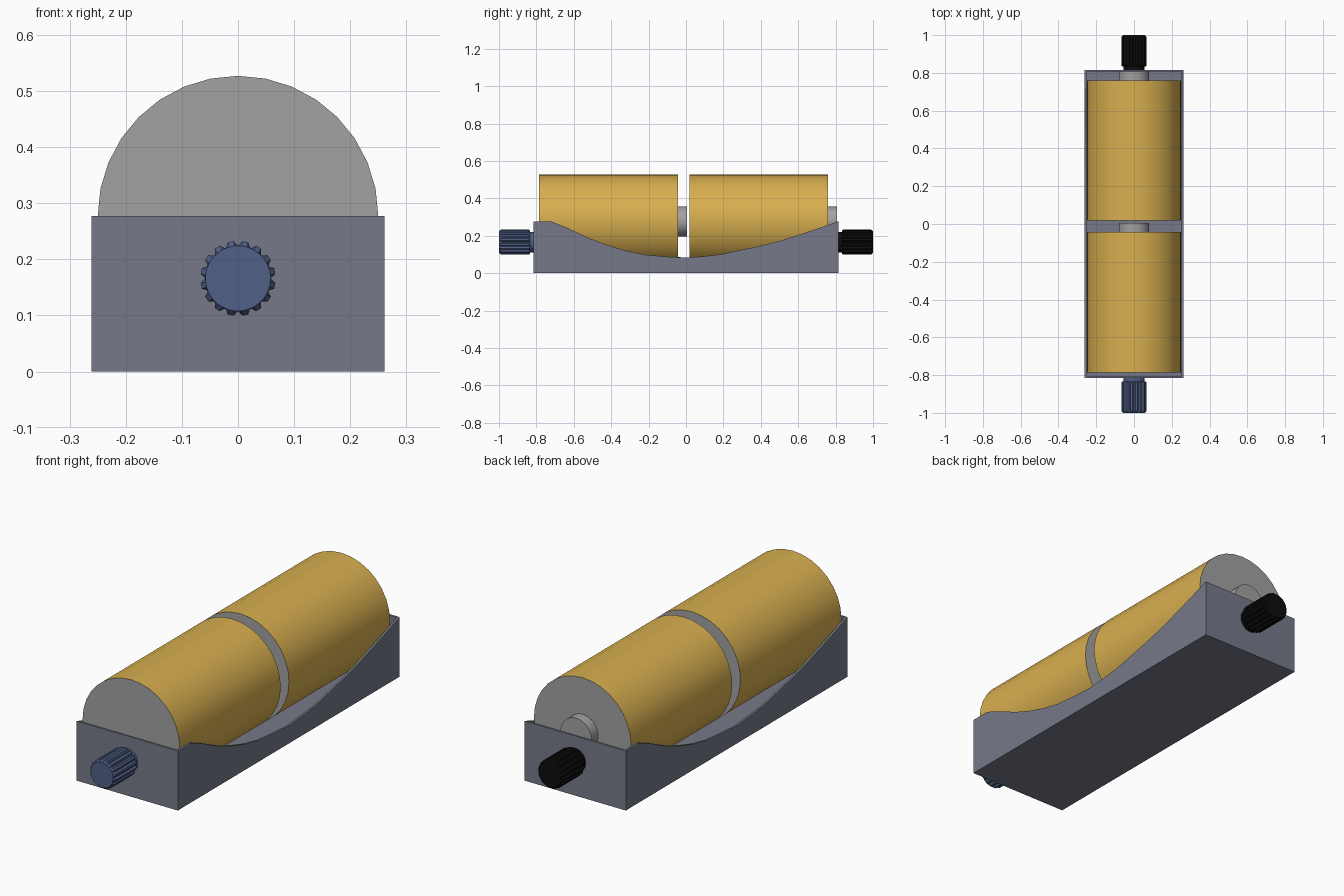
import bpy, bmesh
from math import sin, cos, pi, radians
from mathutils import Matrix

if "Cube" in bpy.data.objects:
    bpy.data.objects.remove(bpy.data.objects["Cube"])


def material(name, r, g, b):
    m = bpy.data.materials.new(name)
    m.diffuse_color = (r, g, b, 1)
    m.use_nodes = True
    m.node_tree.nodes["Principled BSDF"].inputs["Base Color"].default_value = m.diffuse_color
    return m


GREY = material("metal_grey", 0.36, 0.36, 0.36)
GOLD = material("gold_wrap", 0.69, 0.43, 0.08)
SLATE = material("slate_plastic", 0.18, 0.195, 0.25)
BLUE = material("blue_plastic", 0.08, 0.115, 0.24)
BLACK = material("black_plastic", 0.004, 0.004, 0.004)


def finish(name, bm, mats, smooth=False):
    bmesh.ops.recalc_face_normals(bm, faces=bm.faces[:])
    me = bpy.data.meshes.new(name)
    bm.to_mesh(me)
    bm.free()
    for m in mats:
        me.materials.append(m)
    ob = bpy.data.objects.new(name, me)
    bpy.context.collection.objects.link(ob)
    if smooth:
        bpy.ops.object.select_all(action='DESELECT')
        ob.select_set(True)
        bpy.context.view_layer.objects.active = ob
        bpy.ops.object.shade_smooth_by_angle(angle=radians(35))
    return ob


def loft(bm, rings):
    """Skin a list of equal-length point rings and cap both ends."""
    vr = [[bm.verts.new(p) for p in ring] for ring in rings]
    n = len(vr[0])
    for a, b in zip(vr, vr[1:]):
        for i in range(n):
            j = (i + 1) % n
            bm.faces.new((a[i], a[j], b[j], b[i]))
    bm.faces.new(vr[0])
    bm.faces.new(vr[-1])


def circle(r, y, z, n=32):
    return [(r * sin(2 * pi * i / n), y, z + r * cos(2 * pi * i / n)) for i in range(n)]


def box(bm, x0, x1, y0, y1, z0, z1):
    loft(bm, [[(x0, y0, z), (x1, y0, z), (x1, y1, z), (x0, y1, z)] for z in (z0, z1)])


# Tray: floor, end walls and two scooped side walls, each the other turned half round
W, L, H, T = 0.261, 0.815, 0.277, 0.01
bm = bmesh.new()
box(bm, -W + T, W - T, -L + T, L - T, 0, 0.025)
for y in (-L, L - T):
    box(bm, -W + T, W - T, y, y + T, 0, H)
scoop = [(-L, H), (-0.72, H), (-0.63, 0.24), (-0.52, 0.188), (-0.42, 0.15), (-0.32, 0.12),
         (-0.22, 0.099), (-0.10, 0.088), (0, 0.083), (0.09, 0.09), (0.19, 0.101), (0.29, 0.123),
         (0.40, 0.147), (0.50, 0.172), (0.60, 0.204), (0.71, 0.241), (L, H)]
side = [(-L, 0)] + scoop + [(L, 0)]
for s in (1, -1):
    loft(bm, [[(s * x, s * y, z) for y, z in side] for x in (W - T, W)])
finish("battery_tray", bm, [SLATE])

# Batteries: gold wrapped cylinder with grey ends and a contact nub
R, CZ, LEN, NUB = 0.25, 0.277, 0.742, 0.048
for name, y0 in (("front", -0.785), ("back", 0.018)):
    bm = bmesh.new()
    loft(bm, [circle(R, y0, CZ), circle(R, y0 + LEN, CZ)])
    for f in bm.faces:
        f.material_index = 1 if len(f.verts) > 4 else 0
    finish(name + "_battery", bm, [GOLD, GREY], True)
    bm = bmesh.new()
    y1 = y0 + LEN
    loft(bm, [circle(0.08, y1 - 0.005, CZ), circle(0.08, y1 + NUB, CZ)])
    finish(name + "_battery_contact", bm, [GREY], True)


def fluted(y, ro, ri, z, teeth=16):
    pts = []
    for i in range(teeth):
        for off, r in ((0.05, ri), (0.3, ro), (0.7, ro), (0.95, ri)):
            a = 2 * pi * (i + off) / teeth
            pts.append((r * sin(a), y, z + r * cos(a)))
    return pts


# Terminal knobs: short neck and a fluted grip tapering to a round cap
KZ = 0.166
for name, s, mat in (("front", -1, BLUE), ("back", 1, BLACK)):
    bm = bmesh.new()
    loft(bm, [circle(0.055, s * 0.813, KZ), circle(0.055, s * 0.84, KZ)])
    finish(name + "_terminal_neck", bm, [mat], True)
    bm = bmesh.new()
    loft(bm, [fluted(s * 0.833, 0.062, 0.057, KZ), fluted(s * 0.84, 0.067, 0.059, KZ),
              fluted(s * 0.99, 0.067, 0.059, KZ), fluted(s * 1.0, 0.058, 0.058, KZ)])
    finish(name + "_terminal_knob", bm, [mat])
